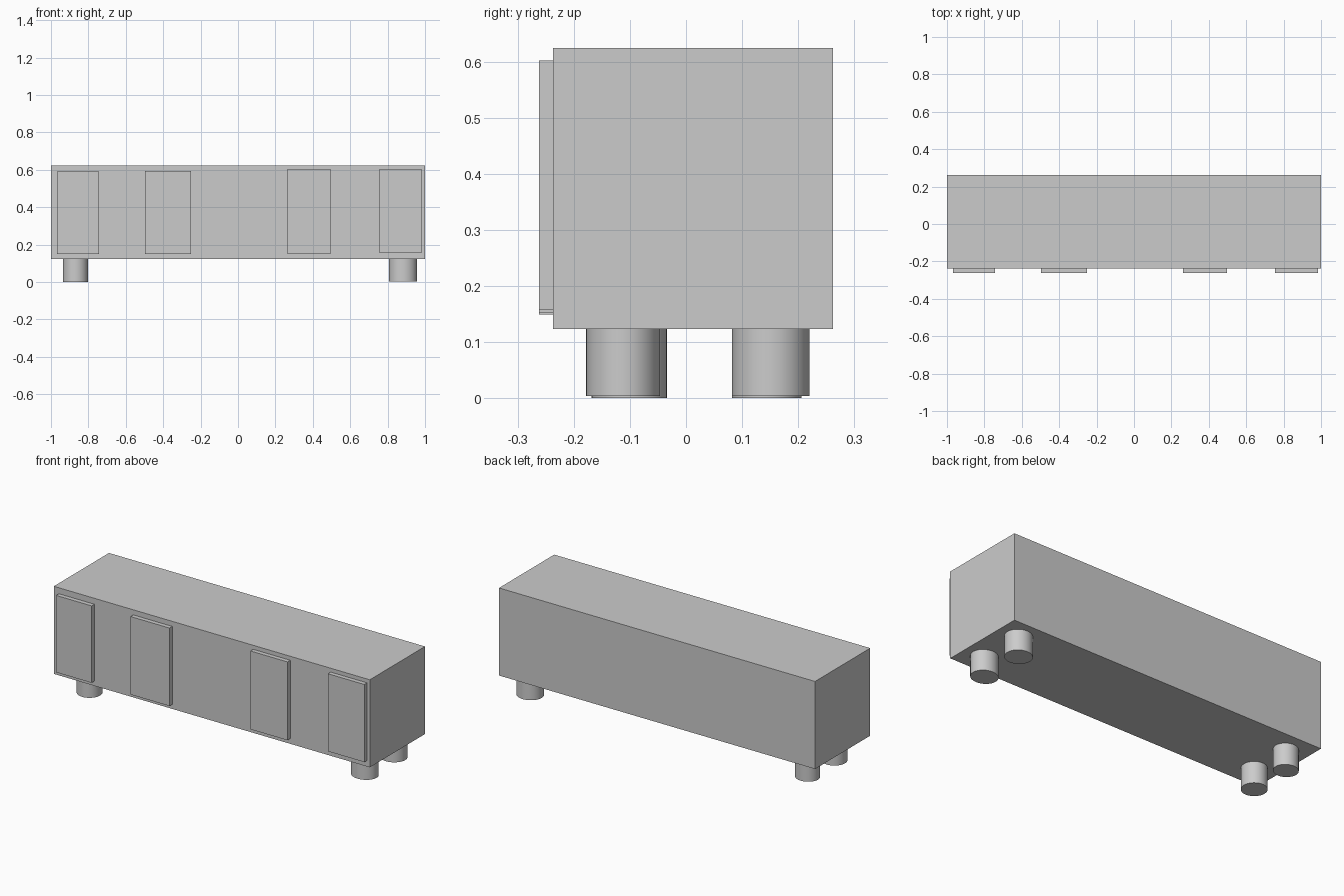
import bpy

if "Cube" in bpy.data.objects:
    bpy.data.objects.remove(bpy.data.objects["Cube"])


def box(name, x0, x1, y0, y1, z0, z1):
    bpy.ops.mesh.primitive_cube_add(size=1, location=((x0 + x1) / 2, (y0 + y1) / 2, (z0 + z1) / 2))
    ob = bpy.context.object
    ob.name = name
    ob.scale = (x1 - x0, y1 - y0, z1 - z0)
    bpy.ops.object.transform_apply(location=False, rotation=False, scale=True)
    return ob


def leg(name, x, y, rx, ry, z0):
    z1 = BOTTOM
    bpy.ops.mesh.primitive_cylinder_add(vertices=48, radius=1, depth=1, location=(x, y, (z0 + z1) / 2))
    ob = bpy.context.object
    ob.name = name
    ob.scale = (rx, ry, z1 - z0)
    bpy.ops.object.transform_apply(location=False, rotation=False, scale=True)
    bpy.ops.object.shade_smooth_by_angle()
    return ob


BOTTOM, TOP = 0.123, 0.624
FRONT, BACK = -0.237, 0.262

# Long cabinet body
box("cabinet_body", -1, 1, FRONT, BACK, BOTTOM, TOP)

# Four raised door panels, each slightly different in size
doors = [
    (-0.968, -0.743, 0.150, 0.590),
    (-0.497, -0.250, 0.149, 0.595),
    (0.262, 0.497, 0.153, 0.601),
    (0.753, 0.983, 0.158, 0.602),
]
for i, (x0, x1, z0, z1) in enumerate(doors, 1):
    box(f"door_panel_{i}", x0, x1, -0.262, FRONT, z0, z1)

# Short round legs
leg("front_left_leg", -0.869, -0.101, 0.067, 0.067, 0.0)
leg("back_left_leg", -0.870, 0.144, 0.066, 0.062, 0.0)
leg("front_right_leg", 0.882, -0.112, 0.074, 0.066, 0.004)
leg("back_right_leg", 0.880, 0.151, 0.073, 0.069, 0.004)
